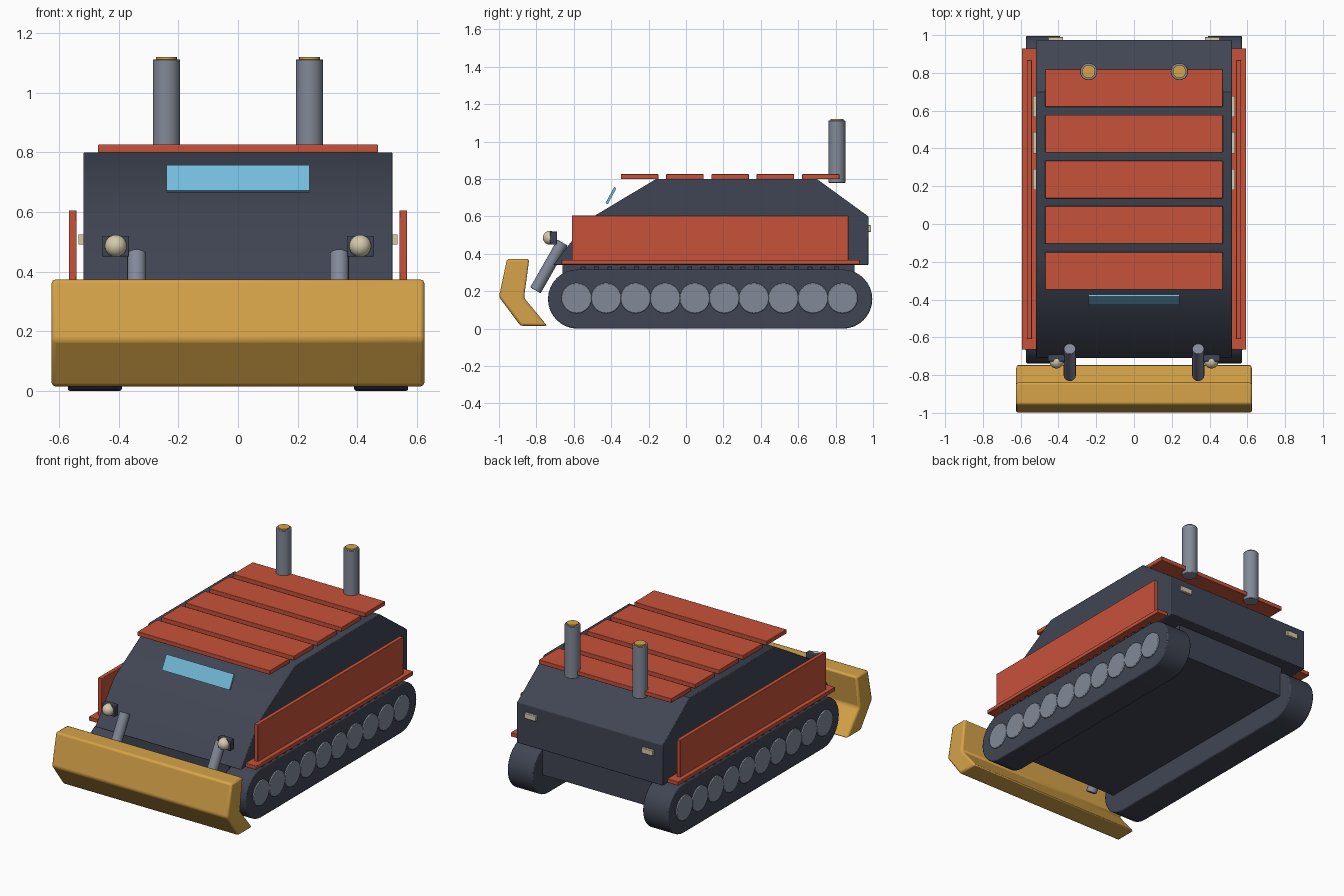
import bpy, math
from mathutils import Vector

if "Cube" in bpy.data.objects:
    bpy.data.objects.remove(bpy.data.objects["Cube"])


def material(name, r, g, b):
    m = bpy.data.materials.new(name)
    m.diffuse_color = (r, g, b, 1)
    m.use_nodes = True
    m.node_tree.nodes["Principled BSDF"].inputs["Base Color"].default_value = m.diffuse_color
    return m


SLATE = material("dark_slate", .051, .06, .087)
RED = material("brick_red", .565, .084, .042)
GOLD = material("ochre", .672, .366, .065)
GREY = material("steel_grey", .223, .25, .314)
BLUE = material("window_blue", .175, .503, .716)
CREAM = material("lamp_cream", .66, .59, .41)


def finish(ob, name, mat, bevel=0, segments=2):
    ob.name = name
    ob.data.materials.clear()
    ob.data.materials.append(mat)
    if bevel:
        mod = ob.modifiers.new("bevel", "BEVEL")
        mod.width = bevel
        mod.segments = segments
        mod.limit_method = 'ANGLE'
        mod.angle_limit = math.radians(40)
    bpy.ops.object.select_all(action='DESELECT')
    ob.select_set(True)
    bpy.context.view_layer.objects.active = ob
    bpy.ops.object.shade_smooth_by_angle(angle=math.radians(32))
    return ob


def box(name, mat, x, y, z, bevel=0):
    """Box from (low, high) pairs on each axis."""
    bpy.ops.mesh.primitive_cube_add(size=1)
    ob = bpy.context.object
    for v in ob.data.vertices:
        v.co = [(p[0] + p[1]) / 2 + c * (p[1] - p[0]) for p, c in zip((x, y, z), v.co)]
    return finish(ob, name, mat, bevel)


def rod(name, mat, a, b, radius, sides=20, bevel=0):
    """Cylinder between two points."""
    a, b = Vector(a), Vector(b)
    bpy.ops.mesh.primitive_cylinder_add(vertices=sides, radius=radius, depth=(b - a).length,
                                        location=(a + b) / 2)
    ob = bpy.context.object
    ob.rotation_euler = (b - a).to_track_quat('Z', 'Y').to_euler()
    return finish(ob, name, mat, bevel)


def extrude(name, mat, profile, x0, x1, bevel=0):
    """Extrude a (y, z) profile along x."""
    n = len(profile)
    verts = [(x, y, z) for x in (x0, x1) for y, z in profile]
    faces = [tuple(range(n))[::-1], tuple(range(n, 2 * n))]
    faces += [(i, (i + 1) % n, (i + 1) % n + n, i + n) for i in range(n)]
    me = bpy.data.meshes.new(name)
    me.from_pydata(verts, [], faces)
    ob = bpy.data.objects.new(name, me)
    bpy.context.collection.objects.link(ob)
    bpy.context.view_layer.objects.active = ob
    ob.select_set(True)
    bpy.ops.object.mode_set(mode='EDIT')
    bpy.ops.mesh.select_all(action='SELECT')
    bpy.ops.mesh.normals_make_consistent(inside=False)
    bpy.ops.object.mode_set(mode='OBJECT')
    return finish(ob, name, mat, bevel)


def span(s, a, b):
    """Mirror an x range to the chosen side."""
    return tuple(sorted((s * a, s * b)))


# Hull with sloped nose and tail, and the narrower belly between the tracks
extrude("hull", SLATE, [(-.71, .34), (-.52, .585), (-.16, .80), (.70, .80),
                        (.975, .60), (.975, .34)], -.518, .518, .004)
box("belly", SLATE, (-.40, .40), (-.66, .90), (.14, .345))

# Roof slats
for i in range(5):
    y = -.248 + i * .242
    box("roof_slat", RED, (-.47, .47), (y - .1, y + .1), (.799, .826), .003)

# Sloped windscreen plate
extrude("windscreen", BLUE, [(-.43, .672), (-.418, .666), (-.372, .75), (-.384, .757)], -.24, .24)

# Dozer blade
extrude("blade", GOLD, [(-.957, .373), (-.838, .373), (-.866, .165), (-.742, .015),
                        (-.885, .015), (-1.0, .17)], -.625, .625, .012)

# Track outline: two half circles
R, Z, YF, YR = .158, .158, -.58, .838
track = [(YF - R * math.sin(math.pi * i / 16), Z + R * math.cos(math.pi * i / 16)) for i in range(17)]
track += [(YR + R * math.sin(math.pi * i / 16), Z - R * math.cos(math.pi * i / 16)) for i in range(17)]

for s in (-1, 1):
    # Running gear
    extrude("track", SLATE, track, *span(s, .39, .571), .006)
    for i in range(10):
        y = -.585 + i * .158
        rod("road_wheel", GREY, (s * .50, y, .163), (s * .579, y, .163), .081, 24, .004)
    for i in range(20):
        y = -.55 + i * .0713
        box("track_pad", SLATE, span(s, .40, .565), (y - .013, y + .013), (.31, .333), .004)

    # Fender and side skirt
    box("fender", RED, span(s, .517, .594), (-.665, .93), (.343, .368), .003)
    box("side_skirt", RED, span(s, .541, .567), (-.61, .868), (.36, .605), .003)
    for y in (.235, .43, .622):
        box("side_marker", CREAM, span(s, .516, .535), (y - .056, y + .056), (.49, .525))

    # Exhaust stacks
    rod("exhaust", GREY, (s * .24, .807, .78), (s * .24, .807, 1.112), .046, 20, .003)
    rod("exhaust_mouth", GOLD, (s * .24, .807, 1.10), (s * .24, .807, 1.12), .035, 20)

    # Blade arms
    rod("blade_arm", GREY, (s * .34, -.805, .205), (s * .34, -.66, .46), .032, 20, .003)

    # Headlamps and tail lamps
    box("lamp_housing", SLATE, span(s, .365, .455), (-.728, -.69), (.45, .52), .004)
    bpy.ops.mesh.primitive_uv_sphere_add(segments=20, ring_count=12, radius=.037,
                                         location=(s * .41, -.728, .486))
    finish(bpy.context.object, "headlamp", CREAM)
    box("tail_lamp", CREAM, span(s, .375, .455), (.965, .99), (.518, .553), .003)
